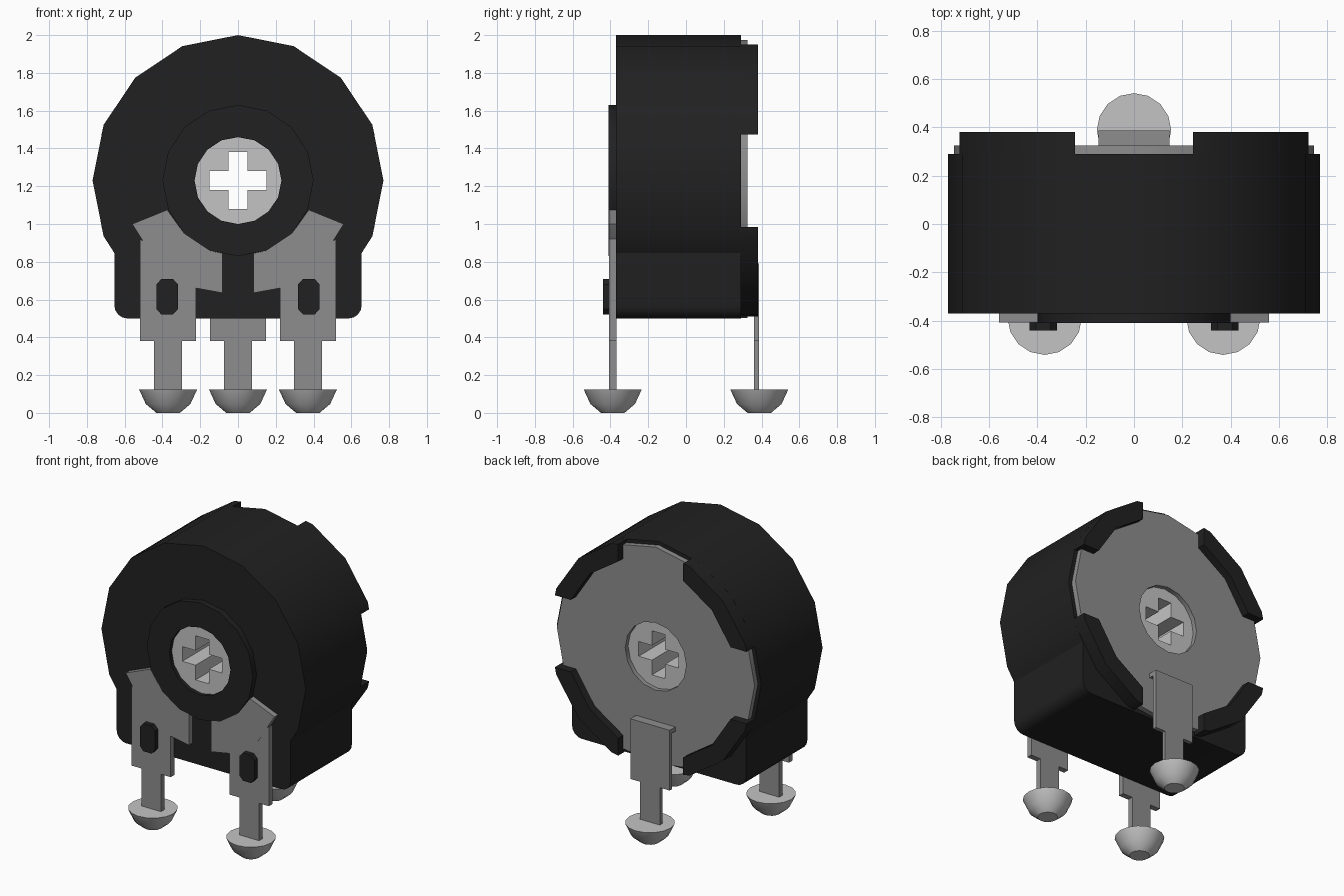
import bpy, bmesh, math
from mathutils import Vector

cube = bpy.data.objects.get("Cube")
if cube:
    bpy.data.objects.remove(cube, do_unlink=True)


def material(name, rgb, rough=0.6):
    m = bpy.data.materials.new(name)
    m.use_nodes = True
    m.diffuse_color = (*rgb, 1)
    b = m.node_tree.nodes["Principled BSDF"]
    b.inputs["Base Color"].default_value = (*rgb, 1)
    b.inputs["Roughness"].default_value = rough
    return m


BLACK = material("black plastic", (0.015, 0.015, 0.015))
STEEL = material("grey metal", (0.27, 0.27, 0.27))
SILVER = material("light silver", (0.55, 0.55, 0.55))
CZ = 1.23  # height of the rotation axis


def finish(bm, name, mat):
    bmesh.ops.recalc_face_normals(bm, faces=bm.faces)
    me = bpy.data.meshes.new(name)
    bm.to_mesh(me)
    bm.free()
    me.materials.append(mat)
    ob = bpy.data.objects.new(name, me)
    bpy.context.collection.objects.link(ob)
    bpy.ops.object.select_all(action='DESELECT')
    ob.select_set(True)
    bpy.context.view_layer.objects.active = ob
    bpy.ops.object.shade_smooth_by_angle(angle=math.radians(30))
    return ob


def plate(name, loops, y0, y1, mat):
    """Extrude x-z outlines (first is the outside, others are holes) from y0 to y1."""
    bm = bmesh.new()
    edges = []
    for loop in loops:
        vs = [bm.verts.new((x, y0, z)) for x, z in loop]
        edges += [bm.edges.new((vs[i - 1], vs[i])) for i in range(len(vs))]
    bmesh.ops.triangle_fill(bm, use_beauty=True, edges=edges, normal=(0, -1, 0))
    ext = bmesh.ops.extrude_face_region(bm, geom=bm.faces[:], use_keep_orig=True)
    moved = [g for g in ext["geom"] if isinstance(g, bmesh.types.BMVert)]
    bmesh.ops.translate(bm, verts=moved, vec=Vector((0, y1 - y0, 0)))
    return finish(bm, name, mat)


def ngon(r, n=16):
    return [(r * math.sin(i * math.tau / n), CZ + r * math.cos(i * math.tau / n))
            for i in range(n)]


def mirror_x(pts, s):
    return [(s * x, z) for x, z in pts]


# Housing: sixteen-sided drum merging into a foot with rounded corners
half = ngon(0.77)[1:6] + [(0.655, 0.847)]
half += [(0.585 + 0.07 * math.cos(a), 0.57 - 0.07 * math.sin(a))
         for a in (i * math.pi / 8 for i in range(5))]
outline = [(0, 2.0)] + half + mirror_x(half[::-1], -1)
plate("housing", [outline, ngon(0.23)], -0.37, 0.29, BLACK)
plate("front_collar", [ngon(0.4), ngon(0.23)], -0.41, -0.37, BLACK)

# Back disc and the four clips that hold it
plate("back_disc", [[(x, max(z, 0.503)) for x, z in ngon(0.745)], ngon(0.23)],
      0.288, 0.326, STEEL)
clip = [(0.245, 0.72), (0.295, 0.711), (0.544, 0.544), (0.711, 0.295), (0.722, 0.245),
        (0.602, 0.245), (0.46, 0.46), (0.245, 0.602)]
for sx, side in ((1, "left"), (-1, "right")):
    for sz, level in ((1, "upper"), (-1, "lower")):
        plate(f"clip_{level}_{side}", [[(sx * x, CZ + sz * z) for x, z in clip]],
              0.285, 0.38, BLACK)

# Rotor with a cross-shaped slot right through it
a, w = 0.15, 0.05
cross = [(w, a), (w, w), (a, w), (a, -w), (w, -w), (w, -a),
         (-w, -a), (-w, -w), (-a, -w), (-a, w), (-w, w), (-w, a)]
plate("rotor", [ngon(0.23), [(x, CZ + z) for x, z in cross]], -0.385, 0.295, SILVER)


def solder_cup(name, x, y):
    """Faceted bowl at the foot of a pin."""
    bm = bmesh.new()
    n, rings = 16, []
    for r, z in ((0.062, 0.0), (0.118, 0.047), (0.154, 0.125)):
        rings.append([bm.verts.new((x + r * math.cos(i * math.tau / n),
                                    y + r * math.sin(i * math.tau / n), z))
                      for i in range(n)])
    for lo, hi in zip(rings, rings[1:]):
        for i in range(n):
            bm.faces.new((lo[i - 1], lo[i], hi[i], hi[i - 1]))
    bm.faces.new(rings[0])
    bm.faces.new(rings[-1])
    finish(bm, name, SILVER)


def leg_outline(x, top_in, top_out):
    """Wide blade stepping down to a narrow pin."""
    return [(x - 0.148, top_in), (x - 0.148, 0.38), (x - 0.074, 0.38), (x - 0.074, 0.11),
            (x + 0.074, 0.11), (x + 0.074, 0.38), (x + 0.148, 0.38), (x + 0.148, top_out)]


# Front terminals: curved contact, leg, locating peg and cup on each side
contact = [(0.56, 1.0), (0.375, 1.075), (0.283, 0.947), (0.153, 0.86), (0.083, 0.845),
           (0.083, 0.635), (0.22, 0.66), (0.435, 0.8)]
peg = [(0.345, 0.71), (0.405, 0.71), (0.432, 0.68), (0.432, 0.55),
       (0.405, 0.52), (0.345, 0.52), (0.318, 0.55), (0.318, 0.68)]
for s, side in ((1, "left"), (-1, "right")):
    plate(f"contact_{side}", [mirror_x(contact, s)], -0.408, -0.368, STEEL)
    plate(f"front_leg_{side}", [mirror_x(leg_outline(0.37, 0.72, 0.92), s)],
          -0.407, -0.369, STEEL)
    plate(f"peg_{side}", [mirror_x(peg, s)], -0.44, -0.36, BLACK)
    solder_cup(f"front_cup_{side}", s * 0.37, -0.388)

# Back terminal: leg with its top bent inward to the disc
plate("back_leg", [leg_outline(0, 0.79, 0.79)], 0.36, 0.387, STEEL)
plate("back_leg_bend", [[(-0.148, 0.76), (0.148, 0.76), (0.148, 0.79), (-0.148, 0.79)]],
      0.32, 0.361, STEEL)
solder_cup("back_cup", 0, 0.388)
